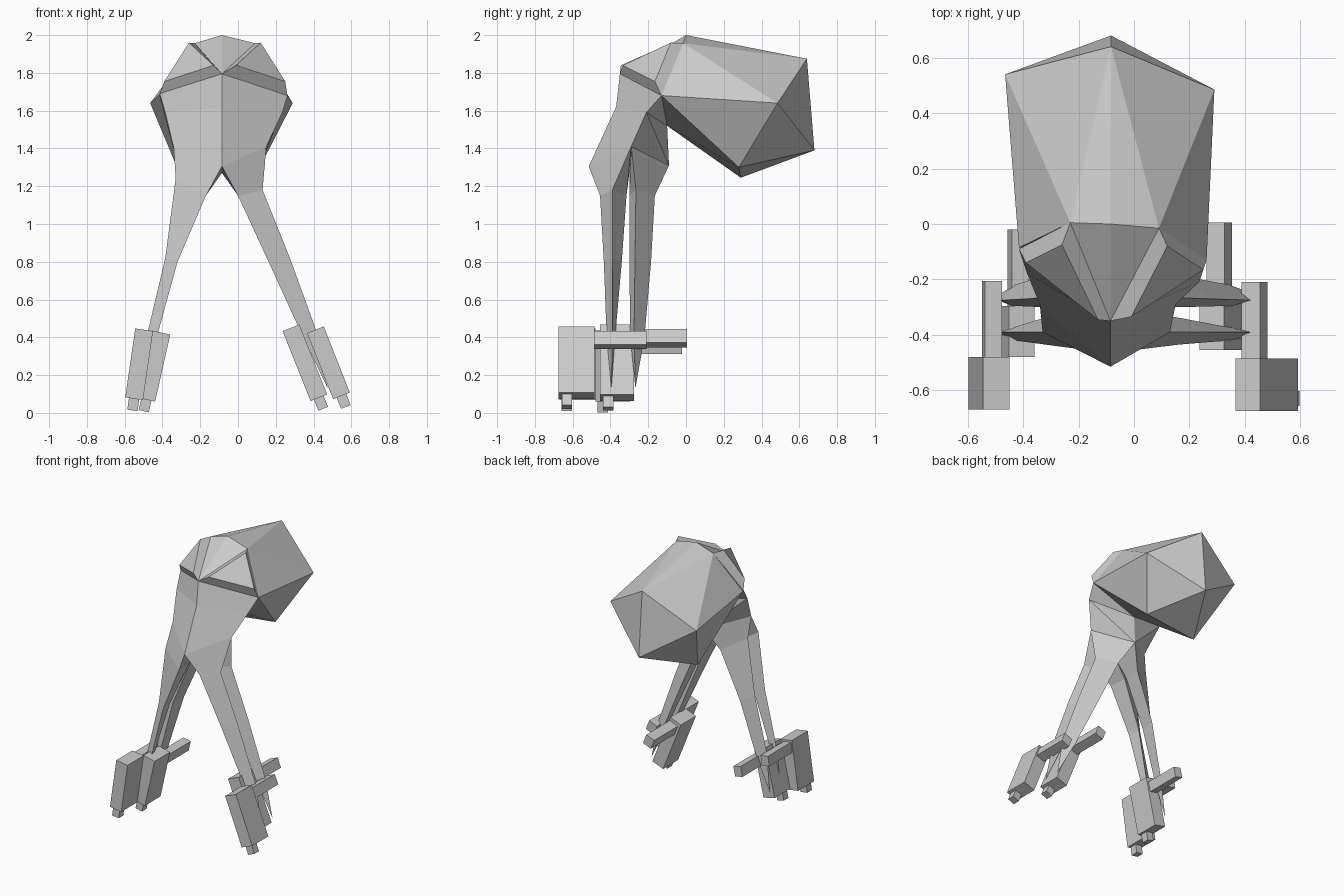
import bpy, bmesh, math
from mathutils import Vector, Matrix

if "Cube" in bpy.data.objects:
    bpy.data.objects.remove(bpy.data.objects["Cube"])

CX = -0.085  # body centre line

grey = bpy.data.materials.new("plain grey")
grey.diffuse_color = (0.6, 0.6, 0.6, 1)
grey.use_nodes = True
grey.node_tree.nodes["Principled BSDF"].inputs["Base Color"].default_value = grey.diffuse_color


def finish(name, bm):
    bmesh.ops.remove_doubles(bm, verts=bm.verts, dist=0.0005)
    bmesh.ops.recalc_face_normals(bm, faces=bm.faces)
    me = bpy.data.meshes.new(name)
    bm.to_mesh(me)
    bm.free()
    me.materials.append(grey)
    ob = bpy.data.objects.new(name, me)
    bpy.context.collection.objects.link(ob)
    return ob


def add_faces(bm, pts, faces, side):
    for f in faces:
        bm.faces.new([bm.verts.new((CX + side * pts[k][0], pts[k][1], pts[k][2])) for k in f])


# Abdomen: faceted hull, roughly a stretched icosahedron
bm = bmesh.new()
for p in [(CX, 0, 2.0), (-.23, .005, 1.957), (.09, -.015, 1.957),
          (-.083, .64, 1.875), (-.083, .68, 1.39), (.29, .485, 1.64), (-.465, .54, 1.64),
          (-.30, .29, 1.245), (.115, .28, 1.30),
          (-.415, -.085, 1.685), (.262, -.13, 1.68), (CX, -.10, 1.52)]:
    bm.verts.new(p)
bmesh.ops.convex_hull(bm, input=bm.verts)
finish("abdomen", bm)

# Head and torso: one half described, then repeated with small changes per side
BASE = {
    "crown": (0, 0, 2.0), "groove": (.175, -.015, 1.957), "plate_back": (.205, -.08, 1.96),
    "plate_front": (.075, -.335, 1.84), "brow": (0, -.35, 1.795),
    "cheek": (.335, -.165, 1.755), "jaw": (.347, -.13, 1.68),
    "chest": (0, -.37, 1.62), "flank": (.32, -.21, 1.59),
    "hip": (.235, -.29, 1.41), "front_hip": (-.0, -.515, 1.305),
    "back_hip": (0, -.09, 1.31), "nape": (0, -.10, 1.52),
}
LEFT = {"groove": (.145, .005, 1.957), "plate_back": (.175, -.075, 1.96),
        "plate_front": (.045, -.345, 1.84), "cheek": (.305, -.14, 1.755),
        "jaw": (.33, -.09, 1.69), "flank": (.30, -.18, 1.59), "hip": (.255, -.29, 1.40)}
HALF = {1: BASE, -1: {**BASE, **LEFT}}
F = [("crown", "groove", "brow"), ("groove", "plate_back", "plate_front", "brow"),
     ("plate_back", "cheek", "plate_front"), ("plate_front", "cheek", "jaw", "brow"),
     ("groove", "jaw", "cheek", "plate_back"), ("brow", "jaw", "flank", "chest"),
     ("chest", "flank", "hip", "front_hip"), ("jaw", "nape", "flank"),
     ("flank", "nape", "back_hip"), ("flank", "back_hip", "hip")]
bm = bmesh.new()
for s in (-1, 1):
    add_faces(bm, HALF[s], F, s)
finish("head_and_torso", bm)

# Legs: three-sided tapering lofts; rows are height, inner and outer offset
SPREAD = {-1: [(1.15, .085, .245), (.8, .235, .30), (.4, .345, .395)],
          1: [(1.15, .085, .215), (.8, .247, .36), (.4, .43, .505)]}
LIFT = {-1: (.09, .02, .02), 1: (.03, .02, .02)}
TIP = {-1: .425, 1: .56}
DEPTH = {"front": [(-.455, -.39, -.315), (-.435, -.39, -.34), (-.42, -.39, -.375)],
         "rear": [(-.165, -.265, -.30), (-.185, -.27, -.30), (-.22, -.275, -.295)]}
for s, side in ((-1, "left"), (1, "right")):
    for end, tip_y in (("front", -.395), ("rear", -.268)):
        P = HALF[s]
        rings = [[P["front_hip" if end == "front" else "back_hip"], P["hip"], (0, -.30, 1.27)]]
        for (z, inner, outer), (ya, yb, yc), up in zip(SPREAD[s], DEPTH[end], LIFT[s]):
            rings.append([(inner, ya, z), (outer, yb, z + up), (inner + .01, yc, z)])
        bm = bmesh.new()
        vs = [[bm.verts.new((CX + s * x, y, z)) for x, y, z in r] for r in rings]
        tip = bm.verts.new((CX + s * TIP[s], tip_y, .13))
        for a, b in zip(vs, vs[1:]):
            for i in range(3):
                j = (i + 1) % 3
                bm.faces.new((a[i], a[j], b[j], b[i]))
        for i in range(3):
            bm.faces.new((vs[-1][i], vs[-1][(i + 1) % 3], tip))
        finish(f"{side}_{end}_leg", bm)


def box(name, centre, size, tilt):
    bm = bmesh.new()
    bmesh.ops.create_cube(bm, size=1)
    m = Matrix.Translation(centre) @ Matrix.Rotation(tilt, 4, 'Y') @ Matrix.Diagonal((*size, 1))
    bmesh.ops.transform(bm, matrix=m, verts=bm.verts)
    finish(name, bm)


# Feet: tilted block, small toe below and bar behind
# top x, top z, bottom x, bottom z, y range, toe y, bar x, bar z, bar end
FEET = {
    "right_outer": (.41, .44, .548, .09, -.675, -.485, -.63, .435, .385, -.21),
    "right_inner": (.28, .45, .428, .08, -.455, -.275, -.412, .308, .395, .005),
    "left_outer": (-.497, .44, -.55, .075, -.67, -.48, -.632, -.513, .39, -.205),
    "left_inner": (-.405, .425, -.485, .07, -.48, -.295, -.44, -.418, .355, -.02),
}
for name, (tx, tz, bx, bz, y0, y1, toe_y, ax, az, y2) in FEET.items():
    axis = Vector((tx - bx, 0, tz - bz))
    tilt = math.atan2(axis.x, axis.z)
    mid = ((tx + bx) / 2, (y0 + y1) / 2, (tz + bz) / 2)
    box(name + "_foot", mid, (.095, y1 - y0, axis.length), tilt)
    toe = Vector((bx, toe_y, bz)) - axis.normalized() * .03
    box(name + "_toe", toe, (.055, .055, .065), tilt)
    width = .062 if "left" in name else .07
    box(name + "_bar", (ax, (y1 + y2) / 2, az), (width, y2 - y1, .075), tilt)
